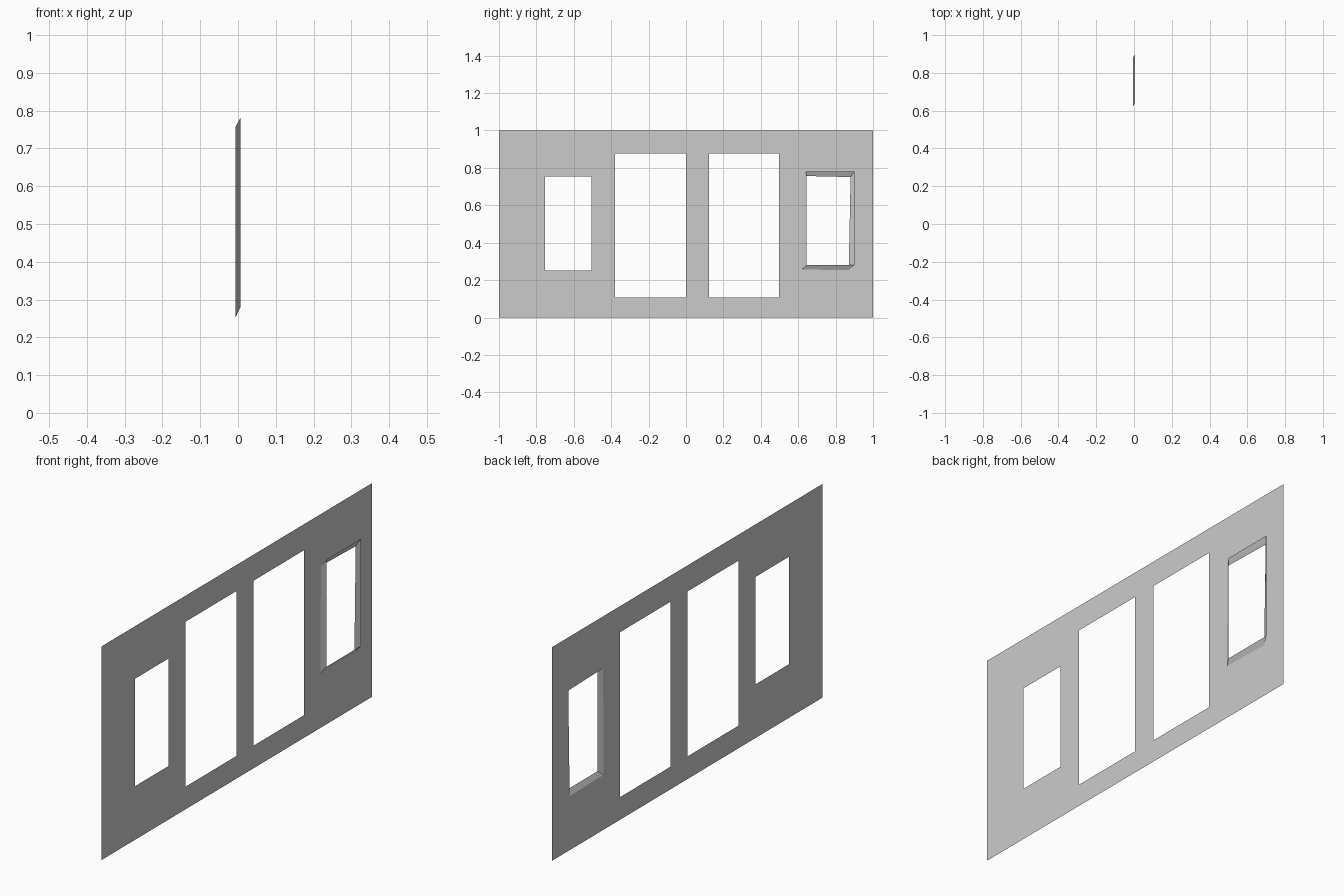
import bpy, bmesh

if "Cube" in bpy.data.objects:
    bpy.data.objects.remove(bpy.data.objects["Cube"])

BACK, FRONT = -0.0066, 0.0066


def rect(y0, y1, z0, z1):
    return [(y0, z0), (y1, z0), (y1, z1), (y0, z1)]


def add_loop(bm, points, x):
    verts = [bm.verts.new((x, y, z)) for y, z in points]
    edges = [bm.edges.new((verts[i - 1], v)) for i, v in enumerate(verts)]
    return verts, edges


def finish(bm, name):
    mesh = bpy.data.meshes.new(name)
    bm.to_mesh(mesh)
    bm.free()
    obj = bpy.data.objects.new(name, mesh)
    bpy.context.collection.objects.link(obj)


# slightly skewed back edge of the deep window
window_back = [(0.62, 0.257), (0.87, 0.253), (0.88, 0.751), (0.622, 0.757)]
window_front = rect(0.645, 0.90, 0.28, 0.782)

# thin wall with four openings
bm = bmesh.new()
edges = []
for outline in (rect(-1, 1, 0, 1),
                rect(-0.753, -0.504, 0.251, 0.754),
                rect(-0.38, 0, 0.106, 0.878),
                rect(0.123, 0.498, 0.106, 0.878),
                window_back):
    edges += add_loop(bm, outline, BACK)[1]
bmesh.ops.triangle_fill(bm, edges=edges, use_beauty=True, normal=(1, 0, 0))
finish(bm, "wall_panel")

# slanted reveal around the last window
bm = bmesh.new()
a, _ = add_loop(bm, window_back, BACK)
b, _ = add_loop(bm, window_front, FRONT)
for i in range(4):
    bm.faces.new((a[i - 1], b[i - 1], b[i], a[i]))
finish(bm, "window_reveal")
